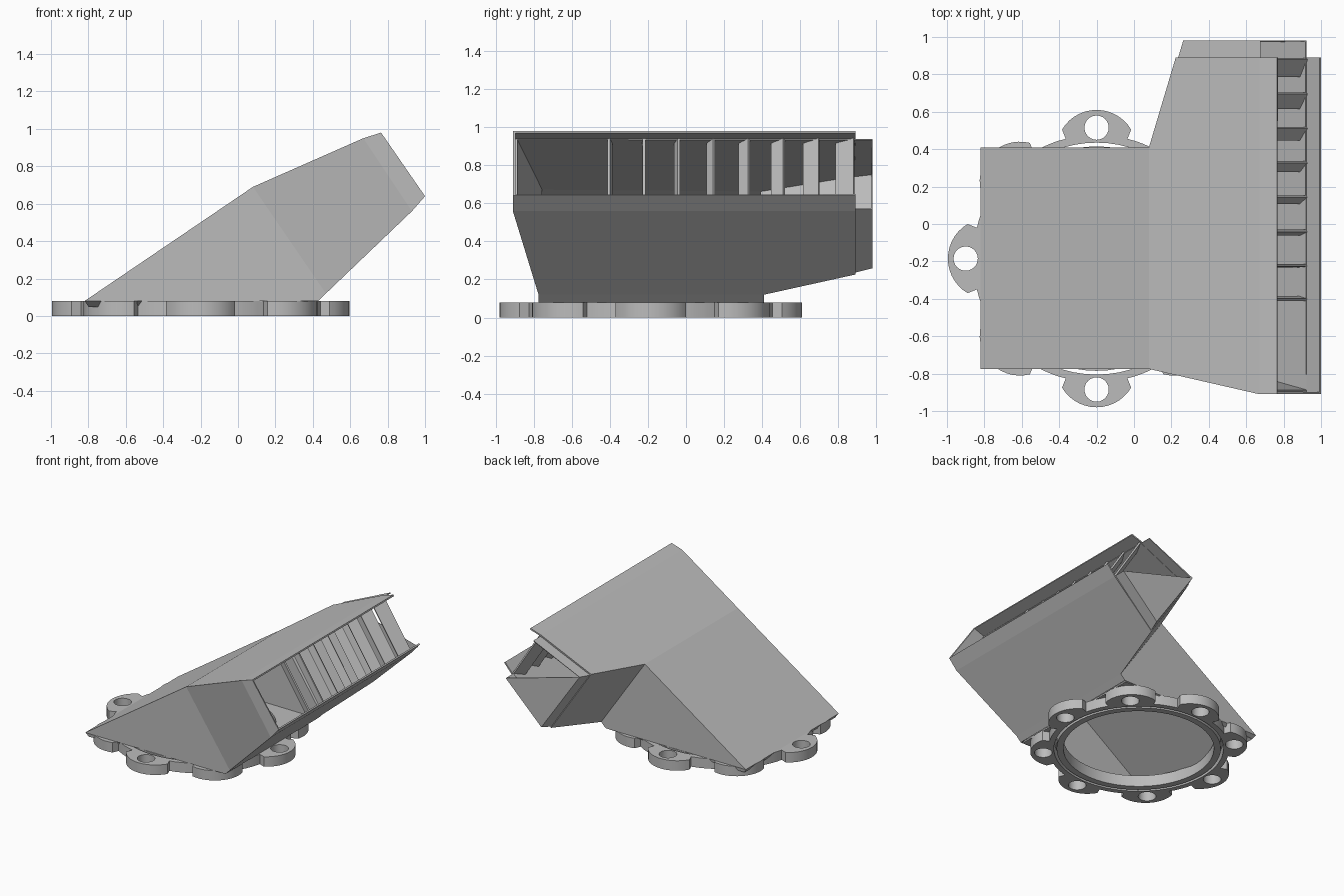
import bpy, bmesh
from math import sin, cos, pi, radians
from mathutils import Matrix, Vector

cube = bpy.data.objects.get("Cube")
if cube:
    bpy.data.objects.remove(cube, do_unlink=True)

grey = bpy.data.materials.new("plain grey")
grey.use_nodes = True
grey.diffuse_color = (0.5, 0.5, 0.5, 1)
grey.node_tree.nodes["Principled BSDF"].inputs["Base Color"].default_value = (0.5, 0.5, 0.5, 1)

CX, CY = -0.2, -0.185               # centre of the mounting flange
FRONT, BACK, END = -0.91, 0.89, 0.98  # y limits of the outlet


def add_object(name, mesh):
    obj = bpy.data.objects.new(name, mesh)
    bpy.context.collection.objects.link(obj)
    mesh.materials.clear()
    mesh.materials.append(grey)
    return obj


def sheet(name, faces, thickness, up_face=None, offset=-1):
    """Thin-walled part from flat panels; up_face is a panel that faces upward."""
    bm = bmesh.new()
    for pts in faces:
        bm.faces.new([bm.verts.new(p) for p in pts])
    bmesh.ops.remove_doubles(bm, verts=bm.verts[:], dist=0.0005)
    bmesh.ops.recalc_face_normals(bm, faces=bm.faces[:])
    bm.faces.ensure_lookup_table()
    if up_face is not None and bm.faces[up_face].normal.z < 0:
        bmesh.ops.reverse_faces(bm, faces=bm.faces[:])
    mesh = bpy.data.meshes.new(name)
    bm.to_mesh(mesh)
    bm.free()
    obj = add_object(name, mesh)
    mod = obj.modifiers.new("wall", 'SOLIDIFY')
    mod.thickness, mod.offset, mod.use_even_offset = thickness, offset, True
    return obj


def circle(r, n=64, cx=0, cy=0):
    return [(cx + r * cos(2 * pi * i / n), cy + r * sin(2 * pi * i / n)) for i in range(n)]


def cut_plate(name, outlines, z0, z1):
    """Flat plate from an outline and its holes."""
    curve = bpy.data.curves.new(name, 'CURVE')
    curve.dimensions, curve.fill_mode = '2D', 'BOTH'
    curve.extrude = (z1 - z0) / 2
    for pts in outlines:
        sp = curve.splines.new('POLY')
        sp.points.add(len(pts) - 1)
        for p, (x, y) in zip(sp.points, pts):
            p.co = (x, y, 0, 1)
        sp.use_cyclic_u = True
    tmp = bpy.data.objects.new(name + " outline", curve)
    bpy.context.collection.objects.link(tmp)
    bpy.context.view_layer.update()
    graph = bpy.context.evaluated_depsgraph_get()
    mesh = bpy.data.meshes.new_from_object(tmp.evaluated_get(graph))
    bpy.data.objects.remove(tmp, do_unlink=True)
    bm = bmesh.new()
    bm.from_mesh(mesh)
    bmesh.ops.remove_doubles(bm, verts=bm.verts[:], dist=0.0001)
    bmesh.ops.recalc_face_normals(bm, faces=bm.faces[:])
    bm.to_mesh(mesh)
    bm.free()
    mesh.transform(Matrix.Translation((CX, CY, (z0 + z1) / 2)))
    obj = add_object(name, mesh)
    bpy.ops.object.select_all(action='DESELECT')
    obj.select_set(True)
    bpy.context.view_layer.objects.active = obj
    bpy.ops.object.shade_smooth_by_angle(angle=radians(30))
    return obj


# Mounting flange with eight drilled lobes
lobe = [(0.165, 0.64)]
for i in range(15):
    a = radians(30.7 + i * 118.6 / 14)
    lobe.append((0.215 * cos(a), 0.58 + 0.215 * sin(a)))
lobe.append((-0.165, 0.64))
for deg in (18, 20, 22.5, 25, 27):
    lobe.append((-0.662 * sin(radians(deg)), 0.662 * cos(radians(deg))))
outline, holes = [], []
for k in range(8):
    c, s = cos(k * pi / 4), sin(k * pi / 4)
    outline += [(x * c - y * s, x * s + y * c) for x, y in lobe]
    holes.append(circle(0.065, 24, -0.7 * s, 0.7 * c))
cut_plate("mounting_flange", [outline, circle(0.62)] + holes, 0, 0.08)
cut_plate("inner_collar", [circle(0.60), circle(0.55)], 0, 0.08)

# Floor of the hood, open over the collar
floor = [(-0.585, -0.58), (0.615, -0.58), (0.615, 0.585), (-0.585, 0.585)]
cut_plate("hood_floor", [floor, circle(0.55)], 0.078, 0.09)

# Hood and flared duct
a1, a2 = (-0.82, -0.775, 0.08), (-0.82, 0.41, 0.08)
b1, b2 = (0.08, -0.775, 0.69), (0.08, 0.41, 0.69)
c1, c2 = (0.43, -0.775, 0.08), (0.43, 0.41, 0.08)
d1, d2 = (0.47, -0.775, 0.12), (0.47, 0.41, 0.12)
e1, e2 = (0.67, FRONT, 0.95), (0.67, BACK, 0.95)
g1, g2 = (0.93, FRONT, 0.56), (0.93, BACK, 0.56)
f2, h2 = (0.223, BACK, 0.753), (0.58, BACK, 0.226)
sheet("duct", [
    (a1, b1, b2, a2),
    (a1, c1, d1, b1), (a2, b2, d2, c2),
    (c1, c2, d2, d1),
    (b1, e1, e2, f2, b2),
    (d1, d2, h2, g2, g1),
    (b1, d1, g1, e1), (b2, f2, h2, d2),
], 0.02, up_face=0)

# Recessed end of the duct, with a half-open end wall
UP, LOW, SIDE = Vector((0.005, 0, -0.011)), Vector((-0.008, 0, 0.009)), Vector((0.008, 0, 0))


def at(p, y, shift):
    return tuple(Vector((p[0], y, p[1])) + shift)


ys = (0.85, END)
top_in = [at(p, y, UP + SIDE) for p, y in zip([(0.211, 0.748), (0.25, 0.765)], ys)]
top_out = [at((0.67, 0.95), y, UP) for y in ys]
low_out = [at((0.93, 0.56), y, LOW) for y in ys]
low_in = [at(p, y, LOW + SIDE) for p, y in zip([(0.57, 0.217), (0.605, 0.25)], ys)]
sheet("duct_end", [
    (top_in[0], top_out[0], top_out[1], top_in[1]),
    (low_in[0], low_in[1], low_out[1], low_out[0]),
    (top_in[0], top_in[1], low_in[1], low_in[0]),
    (top_in[1], low_out[1], low_in[1]),
], 0.006, up_face=0)

# Three-sided lip around the outlet
t1, t2 = (0.765, FRONT, 0.98), (0.765, BACK, 0.98)
l1, l2 = (1.0, FRONT, 0.64), (1.0, BACK, 0.64)
sheet("outlet_lip", [(e1, t1, t2, e2), (g1, g2, l2, l1), (e1, g1, l1, t1)], 0.012, up_face=0)

# Fanned guide vanes across the outlet
for i in range(8):
    y = -0.405 + 0.184 * i
    yi = y + 0.012 - 0.0153 * i
    sheet(f"guide_vane_{i + 1}", [((0.685, y, 0.94), (0.925, y, 0.57),
                                   (0.883, yi, 0.542), (0.643, yi, 0.912))], 0.014, offset=0)
